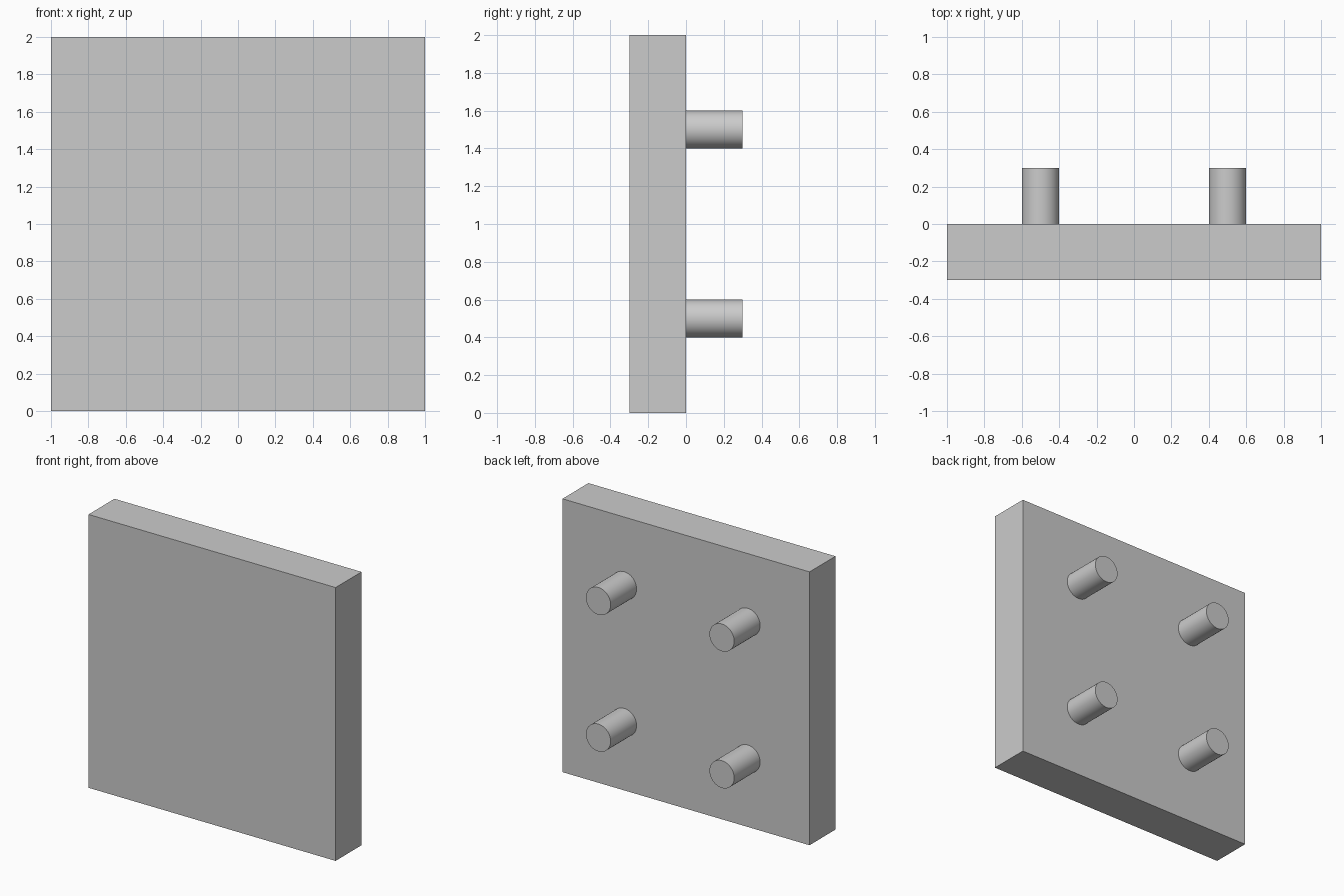
import bpy
from math import radians

cube = bpy.data.objects.get("Cube")
if cube:
    bpy.data.objects.remove(cube, do_unlink=True)

PLATE_SIZE = 2.0
PLATE_DEPTH = 0.3
PEG_RADIUS = 0.1
PEG_LENGTH = 0.3
PEG_OFFSET = 0.5

# Single plain grey material
grey = bpy.data.materials.new("light_grey")
grey.use_nodes = True
colour = (0.6, 0.6, 0.6, 1.0)
grey.diffuse_color = colour
for node in grey.node_tree.nodes:
    if node.type == 'BSDF_PRINCIPLED':
        node.inputs["Base Color"].default_value = colour


def finish(name):
    obj = bpy.context.object
    obj.name = name
    obj.data.name = name
    obj.data.materials.append(grey)
    return obj


# Square upright plate, back face on y = 0
bpy.ops.mesh.primitive_cube_add(
    size=1, location=(0, -PLATE_DEPTH / 2, PLATE_SIZE / 2))
plate = finish("plate")
plate.scale = (PLATE_SIZE, PLATE_DEPTH, PLATE_SIZE)
bpy.ops.object.transform_apply(location=False, rotation=False, scale=True)

# Four round pegs on the back of the plate
for side, sx in (("left", 1), ("right", -1)):
    for level, sz in (("lower", -1), ("upper", 1)):
        bpy.ops.mesh.primitive_cylinder_add(
            vertices=64, radius=PEG_RADIUS, depth=PEG_LENGTH,
            location=(sx * PEG_OFFSET, PEG_LENGTH / 2,
                      PLATE_SIZE / 2 + sz * PEG_OFFSET),
            rotation=(radians(-90), 0, 0))
        finish(f"{level}_{side}_peg")
        bpy.ops.object.shade_smooth_by_angle(angle=radians(30))
